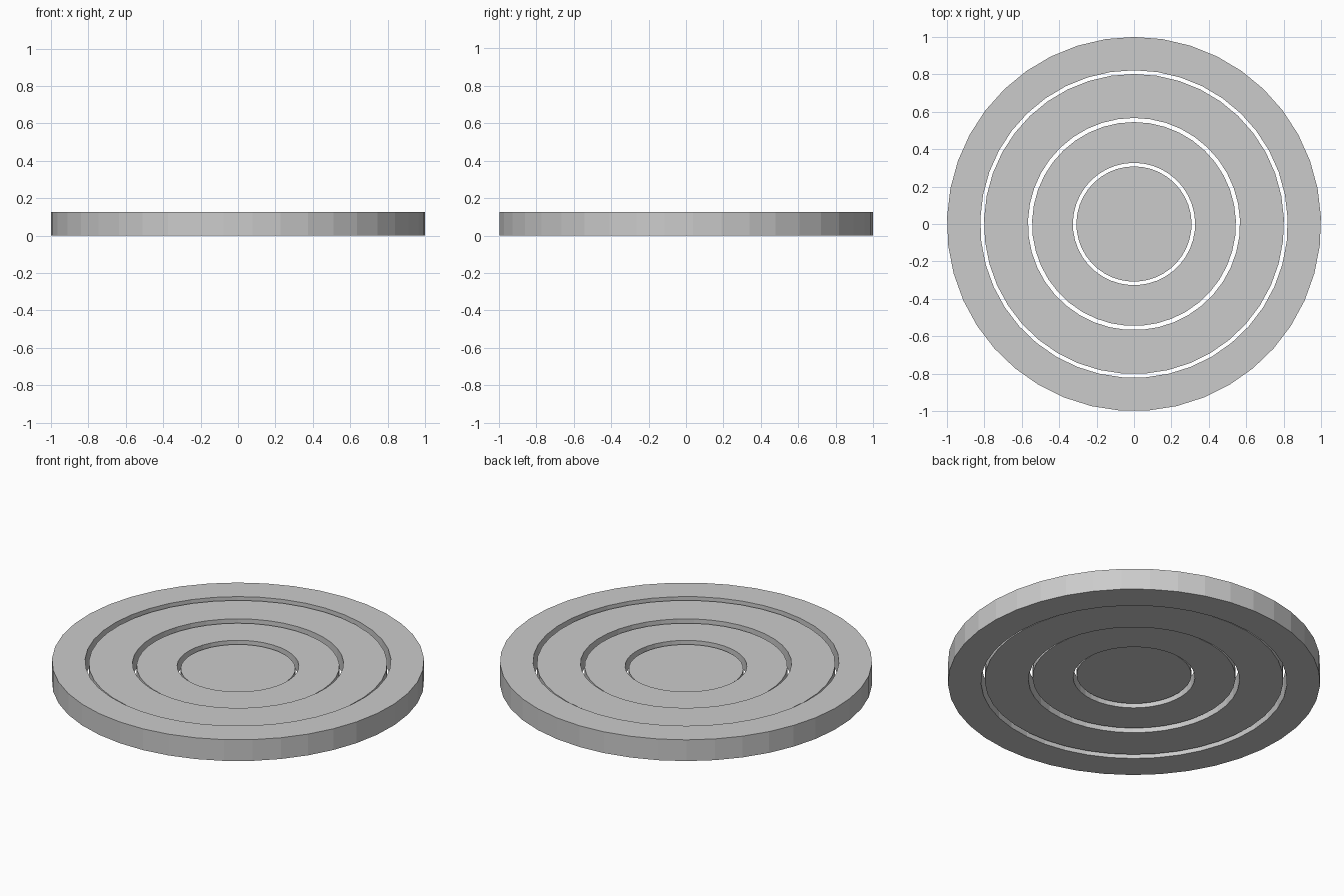
import bpy
import bmesh
from math import sin, cos, tau

SIDES = 41
MIDDLE = 0.063  # height of the plane every part is centred on

cube = bpy.data.objects.get("Cube")
if cube:
    bpy.data.objects.remove(cube, do_unlink=True)

grey = bpy.data.materials.new("plain grey")
grey.use_nodes = True
colour = (0.6, 0.6, 0.6, 1)
grey.diffuse_color = colour
grey.node_tree.nodes["Principled BSDF"].inputs["Base Color"].default_value = colour


def circle(bm, radius, z):
    """Polygon of vertices, the first one pointing to the back."""
    return [bm.verts.new((radius * sin(tau * i / SIDES), radius * cos(tau * i / SIDES), z))
            for i in range(SIDES)]


def bridge(bm, a, b):
    for i in range(SIDES):
        j = (i + 1) % SIDES
        bm.faces.new((a[i], a[j], b[j], b[i]))


def flat_ring(name, half, outer, inner=0):
    """Solid disc, or a square-edged ring when an inner radius is given."""
    bm = bmesh.new()
    bottom, top = MIDDLE - half, MIDDLE + half
    low, high = circle(bm, outer, bottom), circle(bm, outer, top)
    bridge(bm, low, high)
    if inner:
        low_in, high_in = circle(bm, inner, bottom), circle(bm, inner, top)
        bridge(bm, high, high_in)
        bridge(bm, high_in, low_in)
        bridge(bm, low_in, low)
    else:
        bm.faces.new(low)
        bm.faces.new(high)
    bmesh.ops.recalc_face_normals(bm, faces=bm.faces)
    mesh = bpy.data.meshes.new(name)
    bm.to_mesh(mesh)
    bm.free()
    mesh.materials.append(grey)
    obj = bpy.data.objects.new(name, mesh)
    bpy.context.collection.objects.link(obj)


# Concentric parts with narrow through gaps, thinner towards the centre
flat_ring("centre_disc", 0.019, 0.308)
flat_ring("inner_ring", 0.0345, 0.545, 0.327)
flat_ring("middle_ring", 0.05, 0.802, 0.567)
flat_ring("outer_ring", MIDDLE, 1.0, 0.822)
